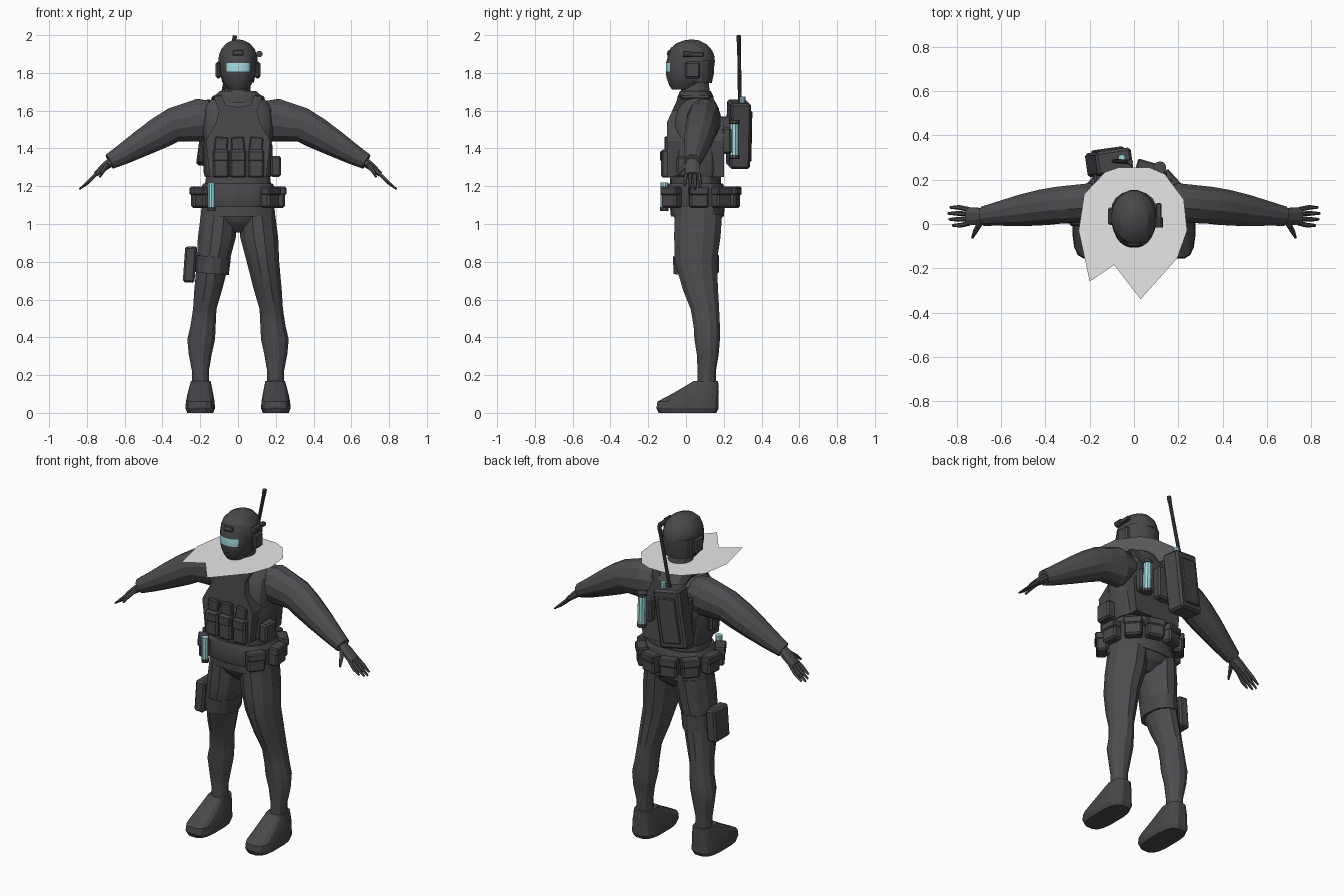
import bpy
import bmesh
from math import cos, sin, pi, radians, copysign
from mathutils import Vector, Matrix, Euler

if "Cube" in bpy.data.objects:
    bpy.data.objects.remove(bpy.data.objects["Cube"])

AXIS_X, AXIS_Y, AXIS_Z = Vector((1, 0, 0)), Vector((0, 1, 0)), Vector((0, 0, 1))


def material(name, red, green, blue):
    mat = bpy.data.materials.new(name)
    mat.use_nodes = True
    colour = (red, green, blue, 1)
    mat.diffuse_color = colour
    shader = mat.node_tree.nodes["Principled BSDF"]
    shader.inputs["Base Color"].default_value = colour
    shader.inputs["Roughness"].default_value = 0.8
    return mat


cloth = material("charcoal_cloth", 0.075, 0.074, 0.081)
gear = material("dark_gear", 0.066, 0.065, 0.071)
teal = material("pale_teal", 0.37, 0.7, 0.76)
light = material("light_grey_sheet", 0.8, 0.8, 0.8)


def finish(name, bm, mat, mirror=False):
    """Turn a bmesh into a named object, optionally mirrored across x."""
    bmesh.ops.recalc_face_normals(bm, faces=bm.faces[:])
    mesh = bpy.data.meshes.new(name)
    bm.to_mesh(mesh)
    bm.free()
    mesh.materials.append(mat)
    obj = bpy.data.objects.new(name, mesh)
    bpy.context.collection.objects.link(obj)
    if mirror:
        obj.modifiers.new("mirror", "MIRROR").use_mirror_merge = False
    return obj


def loft(name, rings, mat, sides=14, power=1.0, hint=AXIS_Y, mirror=False, normal=None):
    """Skin rings of (x, y, z, radius across, radius along hint); normal fixes their plane."""
    bm = bmesh.new()
    centres = [Vector(ring[:3]) for ring in rings]
    loops = []
    for i, ring in enumerate(rings):
        before, after = centres[max(i - 1, 0)], centres[min(i + 1, len(rings) - 1)]
        tangent = normal or (after - before).normalized()
        along = (hint - tangent * hint.dot(tangent)).normalized()
        across = along.cross(tangent)
        loop = []
        for k in range(sides):
            angle = 2 * pi * (k + 0.5) / sides
            c, s = (copysign(abs(v) ** power, v) for v in (cos(angle), sin(angle)))
            loop.append(bm.verts.new(centres[i] + across * (c * ring[3]) + along * (s * ring[4])))
        loops.append(loop)
    for low, high in zip(loops, loops[1:]):
        for k in range(sides):
            n = (k + 1) % sides
            bm.faces.new((low[k], low[n], high[n], high[k]))
    bm.faces.new(loops[0])
    bm.faces.new(loops[-1])
    return finish(name, bm, mat, mirror)


def rod(name, start, end, radius, mat, hint=AXIS_Y, sides=10):
    return loft(name, [(*start, radius, radius), (*end, radius, radius)], mat, sides, hint=hint)


def box(name, centre, size, mat=gear, turn=(0, 0, 0), bevel=0.01, mirror=False):
    bm = bmesh.new()
    rotation = Euler([radians(a) for a in turn]).to_matrix().to_4x4()
    bmesh.ops.create_cube(bm, size=1, matrix=Matrix.Diagonal((*size, 1)))
    bmesh.ops.bevel(bm, geom=bm.edges[:], offset=bevel, segments=1, affect="EDGES")
    bmesh.ops.transform(bm, matrix=Matrix.Translation(centre) @ rotation, verts=bm.verts[:])
    return finish(name, bm, mat, mirror)


def plate(name, half, front, back, lean):
    """Symmetric x-z outline given thickness in y, leaning above the chest."""
    bm = bmesh.new()
    outline = half + [(-x, z) for x, z in reversed(half) if x]
    sheets = [[bm.verts.new((x, y + max(0, z - 1.54) * lean, z)) for x, z in outline]
              for y in (front, back)]
    for sheet in sheets:
        bm.faces.new(sheet)
    for i in range(len(outline)):
        a, b = sheets
        bm.faces.new((a[i - 1], a[i], b[i], b[i - 1]))
    return finish(name, bm, gear)


# Torso, neck and hips
loft("torso", [(0, .06, .955, .03, .06), (0, .065, 1.0, .13, .11), (0, .065, 1.04, .19, .13),
               (0, .055, 1.14, .185, .135), (0, .05, 1.25, .172, .135), (0, .05, 1.4, .178, .135),
               (0, .05, 1.52, .19, .135), (0, .06, 1.61, .185, .115), (0, .06, 1.665, .14, .085),
               (0, .06, 1.69, .1, .07)], cloth, sides=18, power=.85, normal=AXIS_Z)
loft("neck", [(0, .06, 1.62, .08, .085), (0, .05, 1.7, .068, .075), (0, .04, 1.8, .065, .075)], cloth)
loft("neck_guard", [(0, .05, 1.64, .14, .1), (0, .05, 1.675, .132, .095), (0, .05, 1.703, .1, .082)], gear)
loft("jacket_hem", [(0, .06, 1.04, .2, .14), (0, .06, 1.09, .195, .145)], cloth, 18, .8)

# Legs and boots
loft("legs", [(.1, .065, 1.05, .1, .13), (.112, .06, .93, .104, .127), (.132, .052, .8, .089, .115),
              (.158, .077, .65, .076, .096), (.176, .1, .55, .064, .078), (.185, .11, .46, .069, .072),
              (.195, .112, .39, .076, .07), (.2, .115, .31, .063, .06), (.199, .11, .22, .046, .05),
              (.197, .11, .12, .046, .05)], cloth, 12, mirror=True, normal=AXIS_Z)
loft("boots", [(.2, .008, 0, .07, .155), (.2, .008, .025, .079, .167), (.2, .01, .06, .077, .163),
               (.199, .058, .11, .067, .117), (.197, .105, .168, .053, .066)],
     gear, 16, .65, mirror=True, normal=AXIS_Z)

# Arms and hands
loft("arms", [(.11, .08, 1.56, .09, .08), (.2, .095, 1.55, .118, .092), (.34, .085, 1.525, .094, .086),
              (.41, .075, 1.485, .088, .083), (.5, .062, 1.433, .075, .074), (.61, .046, 1.368, .056, .056),
              (.68, .035, 1.33, .043, .045)], cloth, 12, mirror=True)
loft("palms", [(.665, .035, 1.335, .028, .034), (.71, .035, 1.3, .022, .042), (.755, .035, 1.262, .015, .043)],
     cloth, sides=8, mirror=True)
for i, reach in enumerate((.07, .085, .09, .08)):
    y, spread = .003 + .021 * i, .006 * (i - 1.5)
    loft("finger", [(.745, y, 1.27, .011, .011), (.75 + reach / 2, y + spread, 1.265 - reach / 2, .011, .011),
                    (.75 + reach, y + spread, 1.265 - reach * .9, .005, .006)], cloth, 6, mirror=True)
loft("thumbs", [(.69, .015, 1.315, .015, .015), (.715, -.03, 1.28, .012, .012), (.73, -.062, 1.25, .006, .006)],
     cloth, 6, hint=AXIS_X, mirror=True)

# Masked head with the visor picked out on its front faces
head = loft("head", [(0, -.01, 1.712, .05, .065), (0, .0, 1.735, .07, .09), (0, .012, 1.775, .088, .116),
                     (0, .015, 1.808, .094, .123), (0, .017, 1.852, .097, .124), (0, .025, 1.9, .096, .118),
                     (0, .03, 1.95, .06, .07)], gear, sides=24, power=.9, normal=AXIS_Z)
head.data.materials.append(teal)
for face in head.data.polygons:
    c = face.center
    if 1.81 < c.z < 1.85 and c.y < -.06 and abs(c.x) < .065:
        face.material_index = 1

# Helmet dome, rear shell and fittings
loft("helmet", [(0, .027, 1.855, .104, .128), (0, .027, 1.89, .103, .125), (0, .028, 1.925, .09, .112),
                (0, .03, 1.955, .064, .08), (0, .03, 1.972, .03, .04), (0, .03, 1.976, .01, .012)], gear, 20)
loft("helmet_rear", [(0, .068, 1.75, .085, .07), (0, .07, 1.8, .097, .08), (0, .07, 1.865, .102, .082)], gear, 16)
box("helmet_mount", (0, -.09, 1.905), (.06, .02, .03), turn=(-20, 0, 0), bevel=.006)
box("ear_cups", (.104, .035, 1.815), (.028, .08, .09), mirror=True)
box("helmet_rail", (.112, .045, 1.898), (.024, .1, .025), bevel=.005)
rod("helmet_lamp", (.113, -.015, 1.9), (.113, .03, 1.9), .018, gear, AXIS_X)

# Flat ragged neck sheet
bm = bmesh.new()
edge = [(-.2, -.26), (-.09, -.185), (.03, -.34), (.195, -.155), (.24, -.03), (.225, .11),
        (.14, .225), (.07, .255), (-.07, .255), (-.13, .235), (-.225, .135), (-.25, -.03)]
bm.faces.new([bm.verts.new((x, y, 1.71)) for x, y in edge])
finish("neck_sheet", bm, light)

# Armoured vest
outline = [(0, 1.25), (.15, 1.25), (.17, 1.44), (.115, 1.54), (.1, 1.6), (.13, 1.675),
           (.085, 1.68), (.065, 1.63), (0, 1.62)]
plate("vest_front", outline, -.1, .0, .45)
plate("vest_back", outline, .1, .2, -.45)
loft("vest_sides", [(0, .05, 1.25, .178, .143), (0, .05, 1.28, .186, .148), (0, .05, 1.41, .186, .148),
                    (0, .05, 1.43, .18, .14)], gear, 18, .8)
box("shoulder_straps", (.11, .05, 1.668), (.06, .16, .025), mirror=True)

# Chest pouches with a magazine and flap each
for x, tilt in ((-.09, 5), (0, -4), (.095, 6)):
    box("chest_pouch", (x, -.105, 1.32), (.084, .055, .15))
    box("magazine", (x, -.1, 1.41), (.07, .03, .1), turn=(0, tilt, 0), bevel=.006)
    box("pouch_flap", (x, -.132, 1.36), (.076, .012, .05), bevel=.004)

# Belt with pouches set around it
loft("belt", [(0, .05, 1.09, .194, .15), (0, .05, 1.11, .2, .155), (0, .05, 1.19, .2, .155),
              (0, .05, 1.215, .185, .145)], gear, 18, .8)
for degrees in (-38, 5, 42, 74, 106, 138, 175, 212):
    a = radians(degrees)
    place = (.215 * cos(a), .05 + .205 * sin(a), 1.14)
    box("belt_pouch", place, (.06, .1, .11), turn=(0, 0, degrees))
    box("belt_pouch_flap", (place[0] * 1.03, place[1] + .005 * sin(a), 1.175), (.062, .104, .045),
        turn=(0, 0, degrees), bevel=.006)
box("side_pouch", (.2, .0, 1.305), (.055, .1, .11))
box("side_radio", (-.195, .02, 1.37), (.03, .07, .1))
rod("belt_tube", (-.14, -.115, 1.085), (-.14, -.115, 1.22), .02, teal)
rod("belt_tube_cap", (-.14, -.115, 1.07), (-.14, -.115, 1.09), .022, gear)

# Thigh holster on the right leg
loft("thigh_strap", [(-.138, .055, .74, .092, .12), (-.13, .052, .83, .095, .122)], gear)
box("holster", (-.255, .06, .785), (.062, .14, .19), turn=(0, 4, 0))
box("holster_grip", (-.235, .06, .86), (.035, .06, .04), bevel=.006)

# Back pack with aerial and canister
lean = (0, 8, 8)
box("radio_pack", (-.112, .278, 1.475), (.165, .11, .35), turn=lean, bevel=.012)
box("radio_pack_panel", (-.12, .334, 1.47), (.11, .016, .27), turn=lean, bevel=.005)
box("radio_pack_mount", (-.08, .21, 1.47), (.2, .06, .2))
rod("aerial_base", (-.058, .298, 1.64), (-.055, .298, 1.675), .016, teal)
rod("aerial", (-.092, .285, 1.64), (-.018, .28, 1.985), .01, gear)
rod("aerial_tip", (-.022, .28, 1.965), (-.016, .28, 1.998), .012, gear)
rod("canister", (.12, .255, 1.365), (.115, .255, 1.53), .025, teal)
for z in (1.345, 1.53):
    rod("canister_cap", (.118, .255, z), (.117, .255, z + .02), .028, gear)
box("canister_mount", (.11, .215, 1.44), (.08, .05, .14))

# Gentle facets: only shallow angles are smoothed
bpy.ops.object.select_all(action="DESELECT")
for obj in bpy.context.scene.objects:
    if obj.type == "MESH":
        obj.select_set(True)
        bpy.context.view_layer.objects.active = obj
bpy.ops.object.shade_smooth_by_angle(angle=radians(22))
